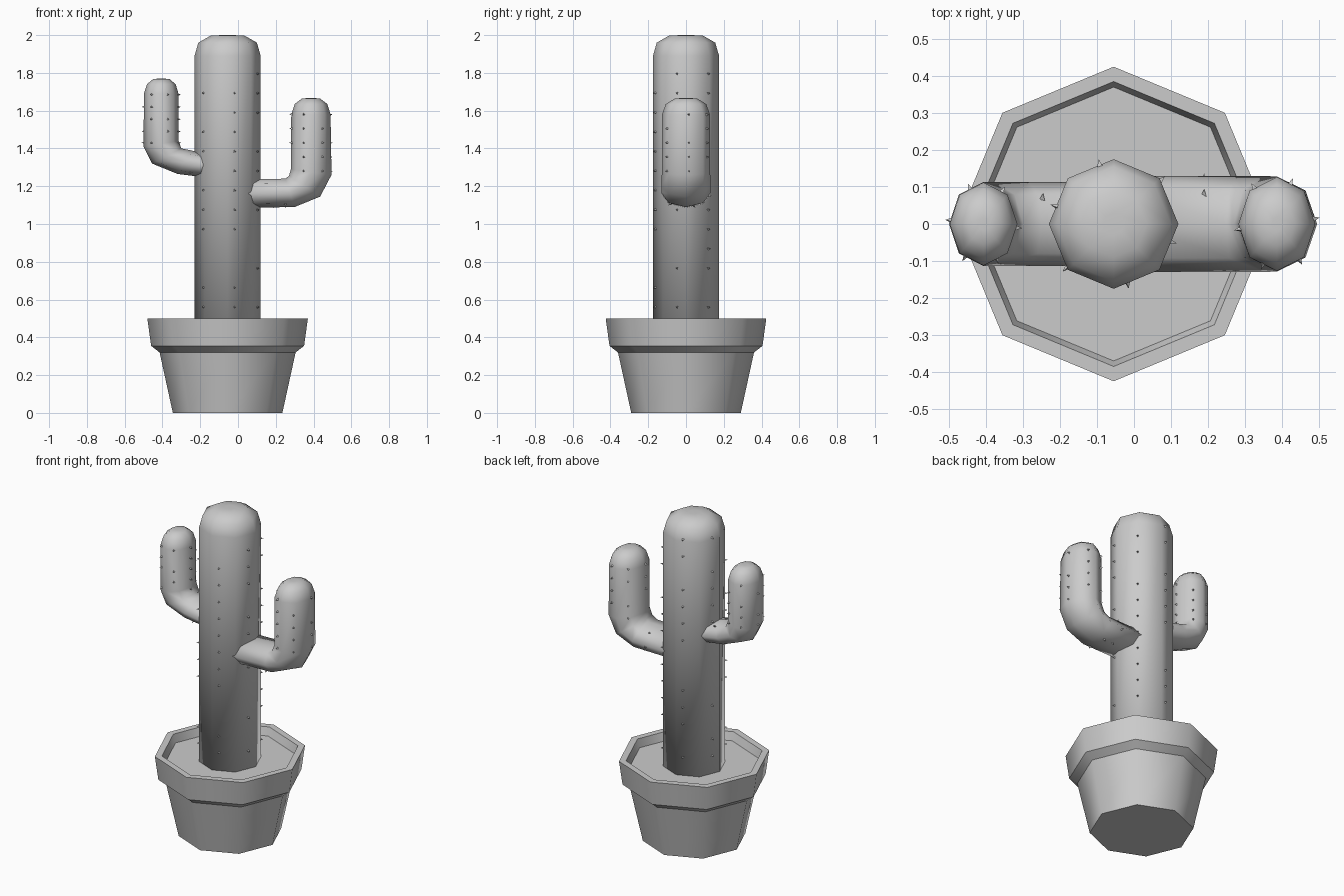
import bpy, bmesh, random
from math import sin, cos, pi, radians
from mathutils import Vector

random.seed(4)
SIDES = 8
CX = -0.055  # axis of pot and trunk

cube = bpy.data.objects.get("Cube")
if cube:
    bpy.data.objects.remove(cube, do_unlink=True)

grey = bpy.data.materials.new("plain_grey")
grey.use_nodes = True
grey.diffuse_color = (0.6, 0.6, 0.6, 1)
grey.node_tree.nodes["Principled BSDF"].inputs["Base Color"].default_value = (0.6, 0.6, 0.6, 1)


def finish(bm, name):
    bmesh.ops.recalc_face_normals(bm, faces=bm.faces[:])
    mesh = bpy.data.meshes.new(name)
    bm.to_mesh(mesh)
    bm.free()
    mesh.materials.append(grey)
    obj = bpy.data.objects.new(name, mesh)
    bpy.context.collection.objects.link(obj)
    return obj


def loft(name, rings, crisp=False):
    """Skin rings given as (centre, axis_a, axis_b); crisp keeps ring edges sharp."""
    bm = bmesh.new()
    loops = []
    for c, a, b in rings:
        angles = [2 * pi * i / SIDES for i in range(SIDES)]
        loops.append([bm.verts.new(c + a * cos(t) + b * sin(t)) for t in angles])
    for low, high in zip(loops, loops[1:]):
        for i in range(SIDES):
            j = (i + 1) % SIDES
            bm.faces.new((low[i], low[j], high[j], high[i]))
    bm.faces.new(loops[0])
    bm.faces.new(loops[-1])
    for f in bm.faces:
        f.smooth = True
    if crisp:
        for loop in loops:
            for i in range(SIDES):
                bm.edges.get((loop[i], loop[(i + 1) % SIDES])).smooth = False
    return finish(bm, name)


def round_rings(profile):
    return [(Vector((CX, 0, z)), Vector((r, 0, 0)), Vector((0, r, 0))) for r, z in profile]


def arm_rings(pairs):
    """Rings from outer (x, z), inner (x, z) and half depth."""
    rings = []
    for ox, oz, ix, iz, depth in pairs:
        outer, inner = Vector((ox, 0, oz)), Vector((ix, 0, iz))
        rings.append(((outer + inner) / 2, (outer - inner) / 2, Vector((0, depth, 0))))
    return rings


def add_spike(bm, base, out):
    """Tiny three-sided thorn."""
    out = out.normalized()
    u = out.orthogonal().normalized()
    v = out.cross(u)
    base = base - out * 0.004
    ring = [bm.verts.new(base + 0.009 * (u * cos(t) + v * sin(t)))
            for t in (0, 2 * pi / 3, 4 * pi / 3)]
    tip = bm.verts.new(base + out * 0.02)
    for i in range(3):
        bm.faces.new((ring[i], ring[(i + 1) % 3], tip))
    bm.faces.new(ring)


def spikes(name, rows, offset, keep):
    """Six columns of thorns on a list of (centre, axis_a, axis_b) rows."""
    bm = bmesh.new()
    step = 2 * pi / SIDES
    for c, a, b in rows:
        for k in range(6):
            if random.random() > keep:
                continue
            t = radians(offset + 60 * k)
            flat = cos(step / 2) / cos(t % step - step / 2)
            out = a * cos(t) + b * sin(t)
            add_spike(bm, c + out * flat, out)
    finish(bm, name)


# Pot with stepped rim and soil surface
loft("pot", round_rings([(0.29, 0), (0.36, 0.32), (0.405, 0.355), (0.425, 0.5),
                         (0.385, 0.5), (0.37, 0.45)]), crisp=True)

# Trunk with domed top
loft("trunk", round_rings([(0.175, 0.44), (0.175, 1.89), (0.155, 1.96), (0.09, 1.997), (0.03, 2.0)]))

# Arms: level stub, elbow, upright, domed top
loft("left_arm", arm_rings([
    (0.0, 1.085, 0.0, 1.235, 0.13),
    (0.30, 1.09, 0.25, 1.24, 0.13),
    (0.435, 1.145, 0.27, 1.255, 0.13),
    (0.495, 1.26, 0.28, 1.29, 0.128),
    (0.49, 1.58, 0.282, 1.58, 0.127),
    (0.473, 1.635, 0.3, 1.635, 0.107),
    (0.435, 1.664, 0.338, 1.664, 0.06),
    (0.40, 1.667, 0.373, 1.667, 0.02)]))
loft("right_arm", arm_rings([
    (-0.12, 1.25, -0.12, 1.37, 0.113),
    (-0.2, 1.25, -0.19, 1.375, 0.113),
    (-0.32, 1.265, -0.25, 1.39, 0.113),
    (-0.455, 1.32, -0.3, 1.40, 0.113),
    (-0.5, 1.41, -0.315, 1.44, 0.113),
    (-0.498, 1.69, -0.315, 1.69, 0.112),
    (-0.482, 1.74, -0.33, 1.74, 0.094),
    (-0.45, 1.767, -0.362, 1.767, 0.055),
    (-0.42, 1.77, -0.392, 1.77, 0.018)]))

# Thorns on trunk, uprights and stubs
spikes("trunk_spikes", round_rings([(0.175, 0.56 + 0.103 * i) for i in range(14)]), -17, 0.65)
spikes("left_arm_spikes", arm_rings(
    [(0.491, z, 0.281, z, 0.127) for z in (1.28, 1.355, 1.43, 1.505, 1.58)]), 7, 0.75)
spikes("right_arm_spikes", arm_rings(
    [(-0.498, z, -0.315, z, 0.112) for z in (1.43, 1.49, 1.555, 1.62, 1.685)]), 5, 0.8)
spikes("left_stub_spikes", arm_rings(
    [(x, 1.088, x, 1.237, 0.13) for x in (0.19, 0.25)]), 20, 0.6)
spikes("right_stub_spikes", arm_rings([(-0.255, 1.257, -0.245, 1.39, 0.113)]), 20, 0.6)
